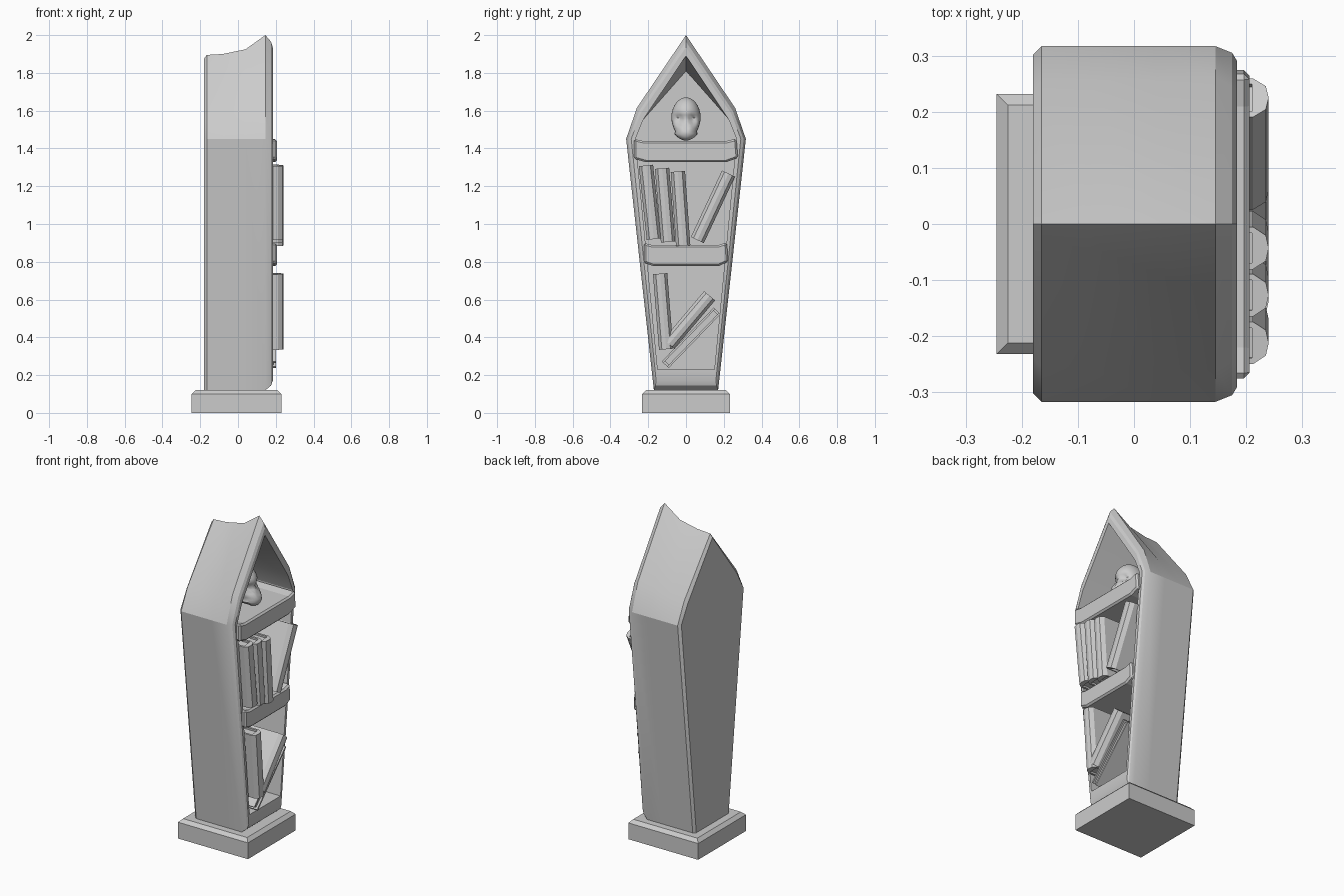
import bpy, bmesh, math
from mathutils import Vector, Matrix

if "Cube" in bpy.data.objects:
    bpy.data.objects.remove(bpy.data.objects["Cube"])


def finish(name, bm, bevel=0, smooth=None):
    bmesh.ops.recalc_face_normals(bm, faces=bm.faces)
    me = bpy.data.meshes.new(name)
    bm.to_mesh(me)
    bm.free()
    ob = bpy.data.objects.new(name, me)
    bpy.context.collection.objects.link(ob)
    if bevel:
        m = ob.modifiers.new("bevel", 'BEVEL')
        m.width, m.segments = bevel, 1
        m.limit_method = 'ANGLE'
    if smooth:
        bpy.context.view_layer.objects.active = ob
        ob.select_set(True)
        bpy.ops.object.shade_smooth_by_angle(angle=math.radians(smooth))
        ob.select_set(False)
    return ob


def loft(bm, rings):
    loops = [[bm.verts.new(p) for p in r] for r in rings]
    for a, b in zip(loops, loops[1:]):
        for i in range(len(a)):
            j = (i + 1) % len(a)
            bm.faces.new((a[i], a[j], b[j], b[i]))
    bm.faces.new(loops[0])
    bm.faces.new(loops[-1])


# Plinth with chamfered top edge
bm = bmesh.new()
rings = []
for z, d in ((0, 0), (0.1, 0), (0.12, 0.02)):
    x0, x1, y = -0.245 + d, 0.23 - d, 0.232 - d
    rings.append([(x0, -y, z), (x1, -y, z), (x1, y, z), (x0, y, z)])
loft(bm, rings)
finish("plinth", bm)


# Hollow coffin case: outer shell, front rim, then the inside of the recess
def coffin_ring(x, wb, zb, we, ws, zs, za):
    half = [(wb, zb), (we, 1.45), (ws, zs)]
    pts = half + [(0, za)] + [(-y, z) for y, z in reversed(half)]
    return [(x, y, z) for y, z in pts]


case = [
    (-0.18, 0.157, 0.12, 0.302, 0.24, 1.56, 1.875),
    (-0.165, 0.17, 0.12, 0.317, 0.255, 1.575, 1.895),
    (-0.08, 0.17, 0.12, 0.317, 0.255, 1.58, 1.90),
    (0.04, 0.17, 0.12, 0.317, 0.257, 1.595, 1.925),
    (0.145, 0.17, 0.12, 0.317, 0.26, 1.615, 2.0),
    (0.175, 0.162, 0.145, 0.305, 0.247, 1.60, 1.965),
    (0.184, 0.158, 0.17, 0.29, 0.24, 1.585, 1.935),
    (0.184, 0.15, 0.23, 0.268, 0.225, 1.555, 1.89),
    (-0.13, 0.15, 0.23, 0.268, 0.225, 1.555, 1.81),
]
bm = bmesh.new()
loft(bm, [coffin_ring(*r) for r in case])
finish("coffin_case", bm, smooth=25)


# Warped shelf boards
def shelf(name, w, z):
    prof = [(-w, z + 0.06), (-w * 0.8, z + 0.048), (w * 0.76, z + 0.048), (w * 0.97, z + 0.062),
            (w, z - 0.04), (w * 0.77, z - 0.063), (-w * 0.77, z - 0.063), (-w, z - 0.045)]
    bm = bmesh.new()
    loft(bm, [[(x, a, b) for a, b in prof] for x in (-0.13, 0.206)])
    finish(name, bm, bevel=0.01)


shelf("upper_shelf", 0.275, 1.39)
shelf("lower_shelf", 0.223, 0.84)


# Books: chamfered wrap-round cover with a recessed page block
def book(name, bottom, top, w=0.076, front=0.24, back=-0.05, flip=False):
    a, b = Vector((0, *bottom)), Vector((0, *top))
    up = (b - a).normalized()
    side = Vector((0, up.z, -up.y))
    h, t = w / 2, 0.011
    xs = lambda x: front + back - x if flip else x
    cover = [(back, h), (front - 0.028, h), (front - 0.005, h * 0.6), (front, 0),
             (front - 0.005, -h * 0.6), (front - 0.028, -h), (back, -h), (back, t - h),
             (front - 0.03, t - h), (front - 0.03, h - t), (back, h - t)]
    pages = [(back + 0.012, h - t), (front - 0.028, h - t), (front - 0.028, t - h), (back + 0.012, t - h)]
    bm = bmesh.new()
    for prof, inset in ((cover, 0), (pages, 0.012)):
        loft(bm, [[Vector((xs(x), 0, 0)) + side * s + p for x, s in prof]
                  for p in (a + up * inset, b - up * inset)])
    finish(name, bm)


book("upper_book_1", (-0.17, 0.92), (-0.212, 1.31))
book("upper_book_2", (-0.095, 0.905), (-0.127, 1.295))
book("upper_book_3", (-0.015, 0.885), (-0.043, 1.278))
book("upper_leaning_book", (0.06, 0.915), (0.225, 1.267))
book("lower_upright_book", (-0.105, 0.337), (-0.137, 0.737))
book("lower_leaning_book", (-0.09, 0.365), (0.125, 0.62))
book("lower_lying_book", (-0.11, 0.255), (0.165, 0.54), w=0.05, front=0.2, back=-0.06, flip=True)

# Skull: sphere shaped into cranium, narrow face and jaw, with pressed-in sockets
bm = bmesh.new()
bmesh.ops.create_uvsphere(bm, u_segments=32, v_segments=20, radius=1)
for v in bm.verts:
    x, y, z = v.co
    low = max(0, -z)
    px = 0.03 + 0.095 * x + 0.075 * low * (1 if x > 0 else 0.4)
    py = 0.078 * y * (1 - 0.15 * low) * (1.25 if z < -0.6 else 1)
    pz = 1.56 + (0.11 if z > 0 else 0.118) * z
    if x > 0:
        for ey, ez, r, d in ((0.034, 1.55, 0.026, 0.035), (-0.034, 1.55, 0.026, 0.035), (0, 1.515, 0.013, 0.018)):
            k = math.hypot(py - ey, pz - ez) / r
            px -= d * math.exp(-k * k)
    v.co = (px, py, pz)
finish("skull", bm, smooth=50)
